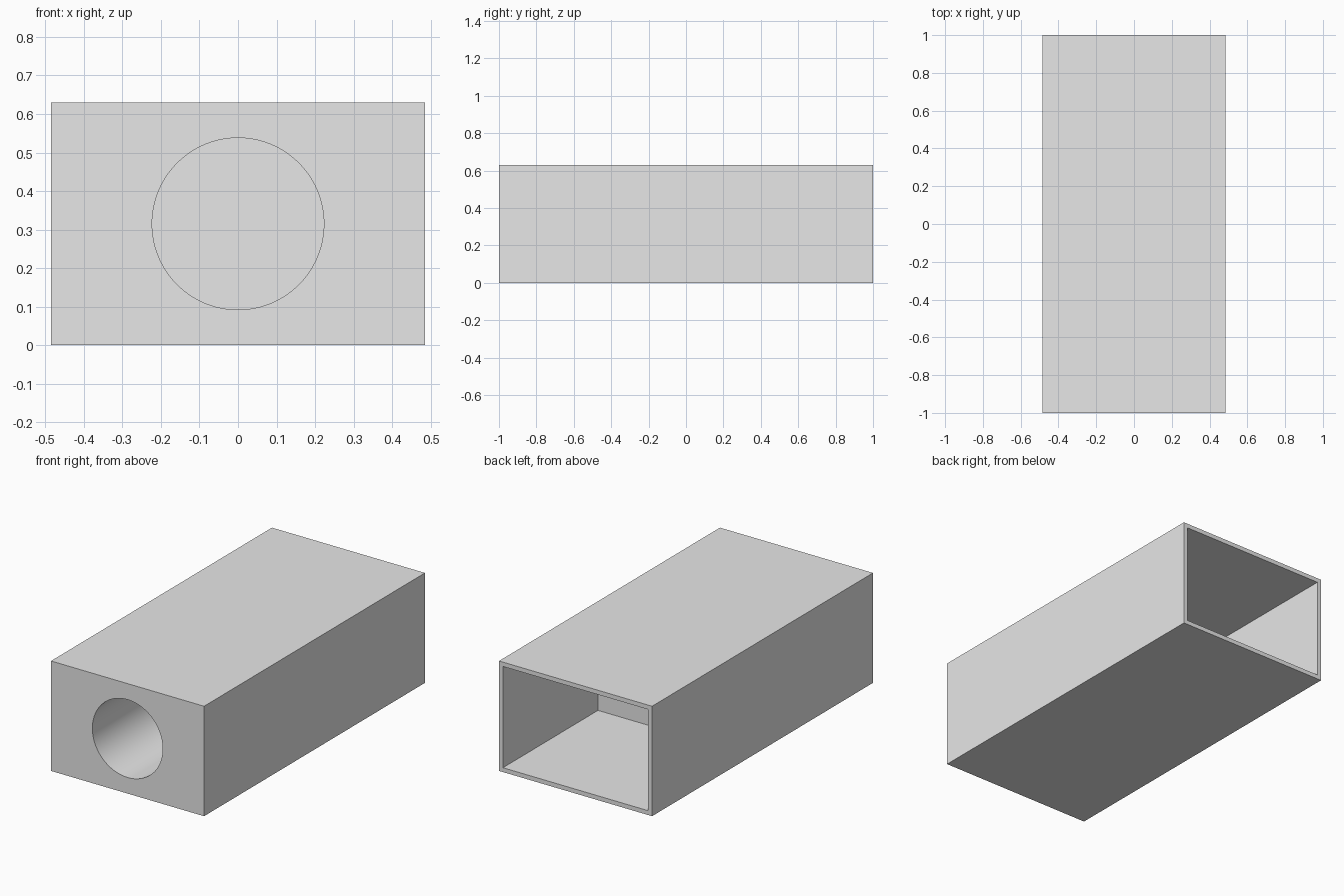
import bpy
import math

WIDTH, LENGTH, HEIGHT = 0.97, 2.0, 0.63
WALL = 0.025
POCKET_DEPTH = 0.86
BORE_RADIUS, BORE_DEPTH = 0.223, 1.0
OVERLAP = 0.1      # how far cutters stick out past the ends
MID = HEIGHT / 2

default_cube = bpy.data.objects.get("Cube")
if default_cube:
    bpy.data.objects.remove(default_cube, do_unlink=True)

grey = bpy.data.materials.new("light grey")
grey.use_nodes = True
colour = (0.8, 0.8, 0.8, 1.0)
grey.diffuse_color = colour
grey.node_tree.nodes["Principled BSDF"].inputs["Base Color"].default_value = colour


def finish(name):
    obj = bpy.context.object
    obj.name = name
    obj.data.materials.append(grey)
    bpy.ops.object.transform_apply(location=False, rotation=True, scale=True)
    return obj


def box(name, size, location):
    bpy.ops.mesh.primitive_cube_add(size=1, location=location)
    bpy.context.object.scale = size
    return finish(name)


def cut(target, cutter):
    cutter.hide_render = True
    mod = target.modifiers.new("cut", 'BOOLEAN')
    mod.operation = 'DIFFERENCE'
    mod.solver = 'EXACT'
    mod.object = cutter
    bpy.ops.object.select_all(action='DESELECT')
    bpy.context.view_layer.objects.active = target
    target.select_set(True)
    bpy.ops.object.modifier_apply(modifier=mod.name)
    bpy.data.objects.remove(cutter, do_unlink=True)


# Rectangular housing
housing = box("housing", (WIDTH, LENGTH, HEIGHT), (0, 0, MID))

# Open pocket in the back end, leaving a thin rim
pocket_len = POCKET_DEPTH + OVERLAP
pocket = box("pocket_cutter",
             (WIDTH - 2 * WALL, pocket_len, HEIGHT - 2 * WALL),
             (0, LENGTH / 2 + OVERLAP - pocket_len / 2, MID))
cut(housing, pocket)

# Blind round bore in the front end
bore_len = BORE_DEPTH + OVERLAP
bpy.ops.mesh.primitive_cylinder_add(
    vertices=96, radius=BORE_RADIUS, depth=bore_len,
    location=(0, -LENGTH / 2 - OVERLAP + bore_len / 2, MID),
    rotation=(math.pi / 2, 0, 0))
cut(housing, finish("bore_cutter"))

# Smooth bore wall, crisp box edges
bpy.ops.object.shade_smooth_by_angle(angle=math.radians(30))
